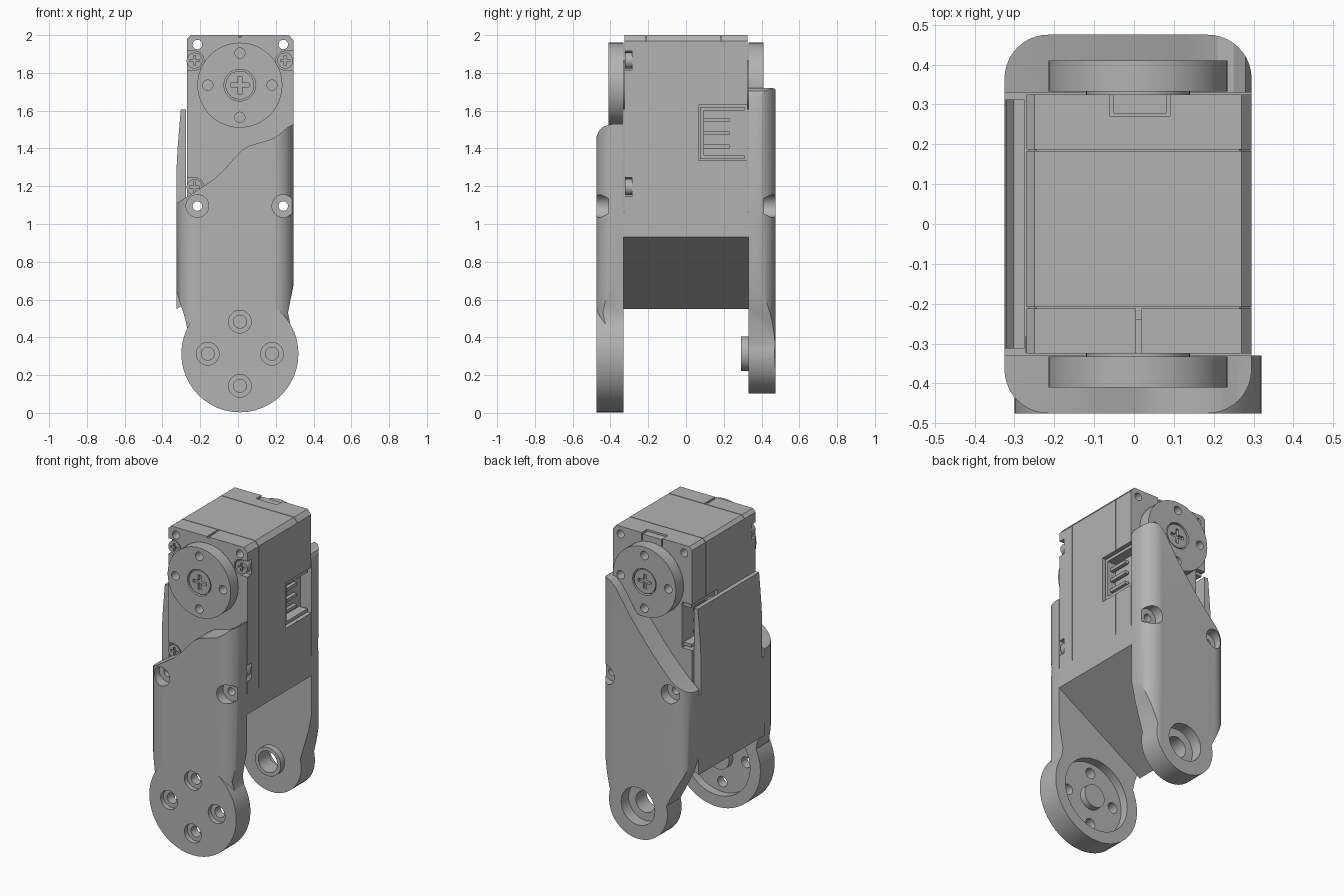
import bpy, bmesh
from math import sin, cos, pi, radians

old = bpy.data.objects.get("Cube")
if old:
    bpy.data.objects.remove(old, do_unlink=True)

grey = bpy.data.materials.new("light_grey")
grey.use_nodes = True
tone = (0.45, 0.45, 0.45, 1)
grey.diffuse_color = tone
grey.node_tree.nodes["Principled BSDF"].inputs["Base Color"].default_value = tone

parts, cutters = [], []


def extrude(name, pts, lo, hi, axis="y", cutter=False):
    """Prism from a flat outline: (x, z) along y, or (x, y) along z."""
    place = (lambda p, d: (p[0], d, p[1])) if axis == "y" else (lambda p, d: (p[0], p[1], d))
    bm = bmesh.new()
    a = [bm.verts.new(place(p, lo)) for p in pts]
    b = [bm.verts.new(place(p, hi)) for p in pts]
    bm.faces.new(a)
    bm.faces.new(b[::-1])
    n = len(pts)
    for i in range(n):
        j = (i + 1) % n
        bm.faces.new((a[j], a[i], b[i], b[j]))
    bmesh.ops.recalc_face_normals(bm, faces=bm.faces)
    mesh = bpy.data.meshes.new(name)
    bm.to_mesh(mesh)
    bm.free()
    ob = bpy.data.objects.new(name, mesh)
    bpy.context.scene.collection.objects.link(ob)
    ob.hide_render = cutter
    (cutters if cutter else parts).append(ob)
    return ob


def arc(x, y, r, start, end, n):
    return [(x + r * cos(radians(start + (end - start) * i / n)),
             y + r * sin(radians(start + (end - start) * i / n))) for i in range(n + 1)]


def disc(name, x, z, r, lo, hi, cutter=False):
    return extrude(name, arc(x, z, r, 0, 360, 48)[:-1], lo, hi, cutter=cutter)


def box(name, x0, x1, lo, hi, z0, z1, cutter=False):
    return extrude(name, [(x0, z0), (x1, z0), (x1, z1), (x0, z1)], lo, hi, cutter=cutter)


def combine(ob, tools, op="DIFFERENCE"):
    for t in tools:
        m = ob.modifiers.new("cut", "BOOLEAN")
        m.operation, m.solver, m.object = op, "EXACT", t
    bpy.context.view_layer.update()
    mesh = bpy.data.meshes.new_from_object(
        ob.evaluated_get(bpy.context.evaluated_depsgraph_get()))
    ob.modifiers.clear()
    ob.data = mesh


def hole(x, z, r, lo, hi):
    return disc("hole_cutter", x, z, r, lo, hi, True)


def screw(name, x, z, r, face, depth):
    """Cross-slotted screw head; face is the outer y, depth points inwards."""
    head = disc(name, x, z, r, *sorted((face, face + depth)))
    span = sorted((face - depth, face + depth * 0.5))
    w, t = r * 0.62, r * 0.14
    combine(head, [box("slot_cutter", x - a, x + a, *span, z - b, z + b, True)
                   for a, b in ((w, t), (t, w))])


CX, LOW, HORN = 0.01, 0.313, 1.735      # shared pivot positions
L, R, Y = -0.325, 0.295, 0.475          # bracket extents
bolts = [(-0.215, 1.095), (0.24, 1.095)]
ring = [(0.17 * cos(k * pi / 2), 0.17 * sin(k * pi / 2)) for k in range(4)]

# Rounded envelope that trims the bracket arms
c = 0.11
envelope = extrude("envelope_cutter",
                   arc(R - c, Y - c, c, 0, 90, 10) + arc(L + c, Y - c, c, 90, 180, 10)
                   + arc(L + c, c - Y, c, 180, 270, 10) + arc(R - c, c - Y, c, 270, 360, 10),
                   -0.1, 2.1, "z", True)

# Front arm with its round coupling plate
front_arm = extrude("front_arm", [
    (L, 1.11), (-0.26, 1.15), (-0.2, 1.19), (-0.13, 1.235), (-0.07, 1.29), (-0.02, 1.35),
    (0.02, 1.39), (0.06, 1.415), (0.13, 1.435), (0.18, 1.45), (0.22, 1.475), (0.26, 1.51),
    (R, 1.53), (R, 0.7), (0.265, 0.53), (0.28, 0.45), (0.2, 0.35), (-0.2, 0.35),
    (-0.27, 0.45), (-0.28, 0.5), (L, 0.64)], -0.5, -0.33)
combine(front_arm, [envelope], "INTERSECT")
plate = disc("plate_cutter", CX, LOW, 0.31, -Y, -0.33, True)
combine(front_arm, [plate], "UNION")
cuts = [hole(CX, LOW, 0.235, -0.385, -0.3)]
for dx, dz in ring:
    cuts += [hole(CX + dx, LOW + dz, 0.06, -0.5, -0.445),
             hole(CX + dx, LOW + dz, 0.034, -0.5, -0.3)]
for x, z in bolts:
    cuts += [hole(x, z, 0.06, -0.5, -0.41), hole(x, z, 0.025, -0.5, -0.3)]
combine(front_arm, cuts)
disc("coupling_hub", CX, LOW, 0.075, -0.39, -0.345)

# Back arm with its pivot boss
back_arm = extrude("back_arm", [
    (L, 1.1), (-0.25, 1.16), (-0.16, 1.25), (-0.08, 1.34), (0, 1.44), (0.07, 1.53),
    (0.13, 1.62), (0.17, 1.68), (0.21, 1.715), (0.25, 1.72), (0.28, 1.705), (R, 1.67),
    (R, 0.68), (0.27, 0.56)] + arc(CX, LOW, 0.21, 15, -195, 30)
    + [(-0.29, 0.56), (L, 0.66)], 0.33, 0.5)
combine(back_arm, [envelope], "INTERSECT")
boss = disc("pivot_boss", CX, LOW, 0.092, 0.29, 0.345)
bore = hole(CX, LOW, 0.068, 0.2, 0.5)
combine(boss, [bore])
cuts = [hole(CX, LOW, 0.12, 0.4, 0.5), bore]
for x, z in bolts:
    cuts += [hole(x, z, 0.06, 0.41, 0.5), hole(x, z, 0.025, 0.3, 0.5)]
combine(back_arm, cuts)

# Sloped bridge and tall side wall joining the arms
extrude("bridge", [(L, 0.55), (R, 0.93), (R, 1.06), (L, 1.06)], -0.335, 0.335)
extrude("side_wall", [(L, 1), (-0.275, 1), (-0.275, 1.605), (-0.303, 1.605),
                      (-0.312, 1.5), (-0.32, 1.4), (L, 1.3)], -0.312, 0.312)

# Motor case in three slabs around a slightly smaller core
def case_outline(d):
    return [(-0.27 + d, 1.05), (R - d, 1.05), (R - d, 1.97 - d), (0.27 - d, 2 - d),
            (-0.25 + d, 2 - d), (-0.27 + d, 1.98 - d)]


corner_screws = [(x, z) for x in (-0.23, 0.25) for z in (1.195, 1.865)]
case_cuts = [hole(x, z, 0.025, -0.6, 0.6) for x, z in bolts + [(-0.215, 1.95), (0.24, 1.95)]]
case_cuts += [box("socket_cutter", x0, x1, 0.065, 0.5, 1.335, 1.63, True)
              for x0, x1 in ((-0.35, -0.2), (0.22, 0.35))]
pockets = []
for x, z in corner_screws:
    side = 1 if x > 0 else -1
    pockets.append(hole(x, z, 0.05, -0.5, -0.285))
    pockets.append(box("pocket_cutter", *sorted((x, x + side * 0.1)), -0.5, -0.285,
                       z - 0.05, z + 0.05, True))
pockets.append(box("groove_cutter", 0.005, 0.019, -0.5, -0.2, 1.99, 2.1, True))
notch = box("notch_cutter", -0.06, 0.09, 0.27, 0.5, 1.95, 2.1, True)
slabs = [("front_case", -0.325, -0.212, case_cuts + pockets, 0),
         ("middle_case", -0.208, 0.183, case_cuts, 0),
         ("rear_case", 0.187, 0.325, case_cuts + [notch], 0),
         ("case_core", -0.24, 0.22, case_cuts, 0.005)]
for name, lo, hi, tools, inset in slabs:
    combine(extrude(name, case_outline(inset), lo, hi), tools)
box("case_clip", -0.052, 0.082, 0.277, 0.325, 1.94, 1.992)
for x, z in corner_screws:
    screw("case_screw", x, z, 0.042, -0.322, 0.04)

# Plug sockets with three pins on both sides
for side, x0, x1 in (("left", 0.215, 0.28), ("right", -0.255, -0.195)):
    for z in (1.345, 1.6):
        box(side + "_socket_rail", x0, x1, 0.075, 0.31, z, z + 0.02)
    box(side + "_socket_end", x0, x1, 0.075, 0.095, 1.345, 1.62)
    for z in (1.41, 1.48, 1.55):
        box(side + "_socket_pin", x0 + 0.02, x1 - 0.02, 0.09, 0.23, z - 0.01, z + 0.01)

# Output horns with bolt circle and centre screw
for name, s in (("front", -1), ("back", 1)):
    horn = disc(name + "_horn", CX, HORN, 0.225, *sorted((s * 0.332, s * 0.41)))
    disc(name + "_shaft", CX, HORN, 0.13, *sorted((s * 0.31, s * 0.34)))
    cuts = [hole(CX + dx, HORN + dz, 0.027, *sorted((s * 0.345, s * 0.5))) for dx, dz in ring]
    cuts.append(hole(CX, HORN, 0.084, *sorted((s * 0.38, s * 0.5))))
    combine(horn, cuts)
    screw(name + "_horn_screw", CX, HORN, 0.076, s * 0.405, -s * 0.035)

# Finish: drop helpers, colour and shade
for ob in cutters:
    bpy.data.objects.remove(ob, do_unlink=True)
bpy.ops.object.select_all(action="DESELECT")
for ob in parts:
    ob.data.materials.clear()
    ob.data.materials.append(grey)
    for f in ob.data.polygons:
        f.material_index = 0
    ob.select_set(True)
bpy.context.view_layer.objects.active = parts[0]
bpy.ops.object.shade_smooth_by_angle(angle=radians(30))
